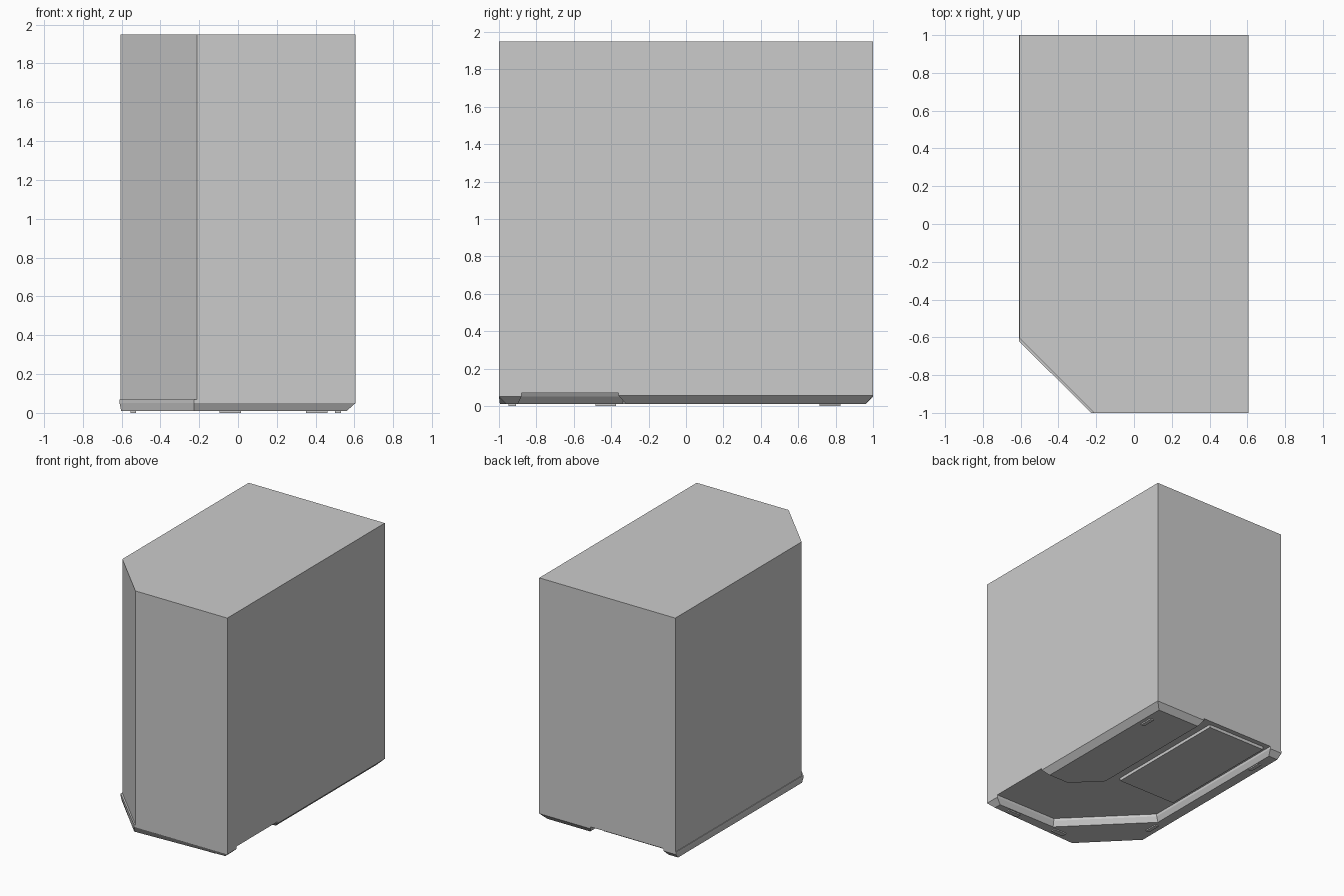
import bpy, bmesh

if "Cube" in bpy.data.objects:
    bpy.data.objects.remove(bpy.data.objects["Cube"])


def loft(name, levels):
    """Closed solid through matching outlines: [(z, [(x, y), ...]), ...]."""
    bm = bmesh.new()
    rings = [[bm.verts.new((x, y, z)) for x, y in pts] for z, pts in levels]
    n = len(rings[0])
    for lo, hi in zip(rings, rings[1:]):
        for i in range(n):
            j = (i + 1) % n
            bm.faces.new((lo[i], lo[j], hi[j], hi[i]))
    bm.faces.new(rings[0][::-1])
    bm.faces.new(rings[-1])
    bmesh.ops.recalc_face_normals(bm, faces=bm.faces[:])
    mesh = bpy.data.meshes.new(name)
    bm.to_mesh(mesh)
    bm.free()
    obj = bpy.data.objects.new(name, mesh)
    bpy.context.collection.objects.link(obj)
    return obj


def rect(x0, x1, y0, y1):
    return [(x0, y0), (x1, y0), (x1, y1), (x0, y1)]


# Main body: tall box with one clipped front corner
outline = [(0.605, 1), (-0.605, 1), (-0.605, -0.605), (-0.212, -1), (0.605, -1)]
loft("body", [(0.07, outline), (1.95, outline)])

# Base rim along the front, clipped corner and left side, undercut at its ends
rim_top = [(0.605, -1), (-0.226, -1), (-0.61, -0.62), (-0.61, 1),
           (-0.50, 1), (-0.50, -0.33), (0.05, -0.88), (0.605, -0.88)]
rim_bottom = [(0.56, -0.96), (-0.226, -0.995), (-0.602, -0.615), (-0.602, 0.96),
              (-0.52, 0.96), (-0.52, -0.34), (0.04, -0.90), (0.56, -0.90)]
loft("base_rim", [(0.01, rim_bottom), (0.05, rim_top), (0.07, rim_top)])

# Bottom cover on the right with sloped sides and one clipped corner
cover_top = [(0.605, 1), (0.605, -0.36), (0.37, -0.36), (0.15, -0.14), (0.15, 1)]
cover_bottom = [(0.56, 0.96), (0.56, -0.32), (0.38, -0.32), (0.18, -0.12), (0.18, 0.96)]
loft("bottom_cover", [(0.01, cover_bottom), (0.055, cover_top), (0.07, cover_top)])

# Shallow floor panel beside it
panel = rect(-0.46, 0.06, -0.09, 0.96)
loft("floor_panel", [(0.045, panel), (0.07, panel)])

# Thin rubber feet
feet = [(0.515, 0.77, 0.03, 0.11), (-0.54, 0.77, 0.03, 0.11), (-0.54, -0.43, 0.03, 0.11),
        (-0.04, -0.93, 0.11, 0.04), (0.405, -0.93, 0.11, 0.04)]
for i, (x, y, w, d) in enumerate(feet):
    foot = rect(x - w / 2, x + w / 2, y - d / 2, y + d / 2)
    loft(f"foot_{i + 1}", [(0.0, foot), (0.012, foot)])
